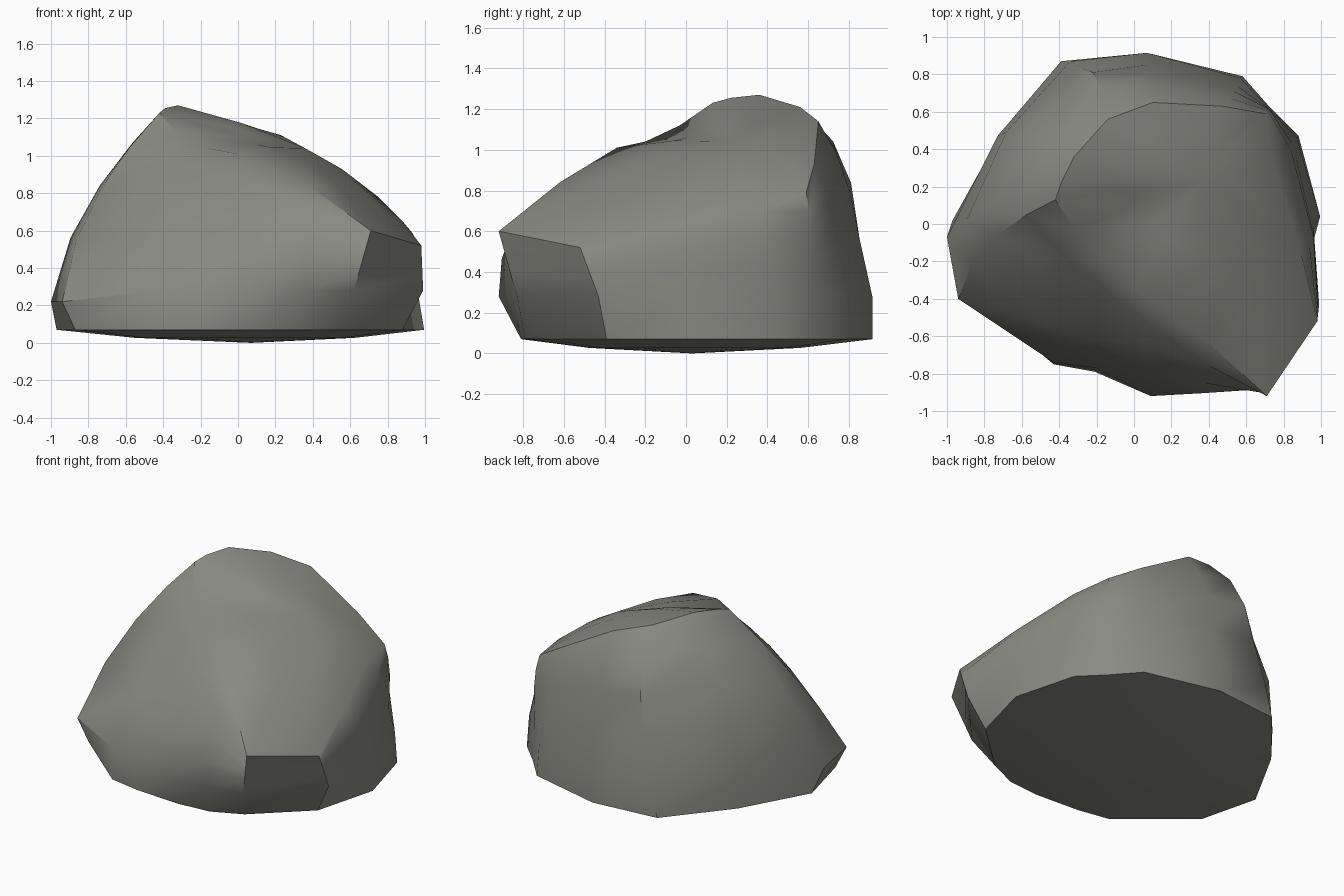
import bpy, bmesh, math
from mathutils import Vector

if "Cube" in bpy.data.objects:
    bpy.data.objects.remove(bpy.data.objects["Cube"])

# Plan outlines, counter-clockwise from the left front corner
base = [(-.87, -.38), (-.43, -.75), (-.21, -.79), (.11, -.81), (.34, -.79), (.54, -.70), (.88, -.39),
        (.995, .04), (.88, .47), (.73, .62), (.58, .79), (.07, .915), (-.39, .87), (-.72, .47), (-.97, .02)]
waist = [(-.94, -.40), (-.43, -.74), (-.2, -.77), (.09, -.92), (.36, -.86), (.62, -.83), (.99, -.43),
         (.96, -.02), (.87, .46), (.72, .62), (.57, .78), (.07, .915), (-.34, .87), (-.73, .47), (-1, -.07)]
# Upper rim of the sloping top face
rim = [(-.42, .13, 1.23), (-.32, -.03, 1.12), (-.16, -.2, 1.04), (0, -.34, 1.01), (.38, -.62, .84),
       (.71, -.92, .60), (.98, -.52, .52), (.88, -.1, .65), (.75, .31, .78), (.70, .59, .79),
       (.47, .63, .93), (.1, .65, 1.14), (-.14, .56, 1.21), (-.32, .36, 1.27), (-.39, .22, 1.255)]
# Outward bulge of each column between waist and rim
bulge = [.11, .05, .05, .08, .14, .0, .0, .05, .05, .02, .03, .05, .13, .12, .11]
# Bulges that do not point straight out, and those that sit high
lean = {0: (-.95, .2, 0), 4: (0, -1, 0), 12: (0, 1, 0)}
high = (7, 8, 9, 10, 11, 12)
n = len(base)

bm = bmesh.new()


def add_ring(points):
    return [bm.verts.new(p) for p in points]


def side_ring(t):
    pts = []
    for i in range(n):
        low = Vector((*waist[i], .22 if i in (0, n - 1) else .28))
        out = Vector(lean.get(i, (*waist[i], 0))).normalized()
        arc = 6.75 * t * t * (1 - t) if i in high else 4 * t * (1 - t)
        pts.append(low.lerp(Vector(rim[i]), t) + out * bulge[i] * arc)
    return pts


# Shallow bottom, base edge, sides, and top
under = Vector((.07, .03, 0))
top = Vector((.36, .22, 1.04))
rings = [add_ring([under.lerp(Vector((x, y, .045)), .6) for x, y in base]),
         add_ring([(x, y, .07) for x, y in base])]
rings += [add_ring(side_ring(t)) for t in (0, .33, .6, .82, 1)]
rings.append(add_ring([Vector(p).lerp(top, .5) + Vector((0, 0, .02)) for p in rim]))
for a, b in zip(rings, rings[1:]):
    for i in range(n):
        j = (i + 1) % n
        bm.faces.new((a[i], a[j], b[j], b[i]))
for ring, tip in ((rings[0], under), (rings[-1], top)):
    c = bm.verts.new(tip)
    for i in range(n):
        bm.faces.new((ring[i], ring[(i + 1) % n], c))
bmesh.ops.recalc_face_normals(bm, faces=bm.faces[:])

mesh = bpy.data.meshes.new("boulder")
bm.to_mesh(mesh)
bm.free()
boulder = bpy.data.objects.new("boulder", mesh)
bpy.context.collection.objects.link(boulder)

# Stone colour
stone = bpy.data.materials.new("grey_stone")
stone.diffuse_color = (.25, .255, .22, 1)
stone.use_nodes = True
stone.node_tree.nodes["Principled BSDF"].inputs["Base Color"].default_value = stone.diffuse_color
mesh.materials.append(stone)

# Smooth shading with crisp ridges
bpy.context.view_layer.objects.active = boulder
boulder.select_set(True)
bpy.ops.object.shade_smooth_by_angle(angle=math.radians(38))
